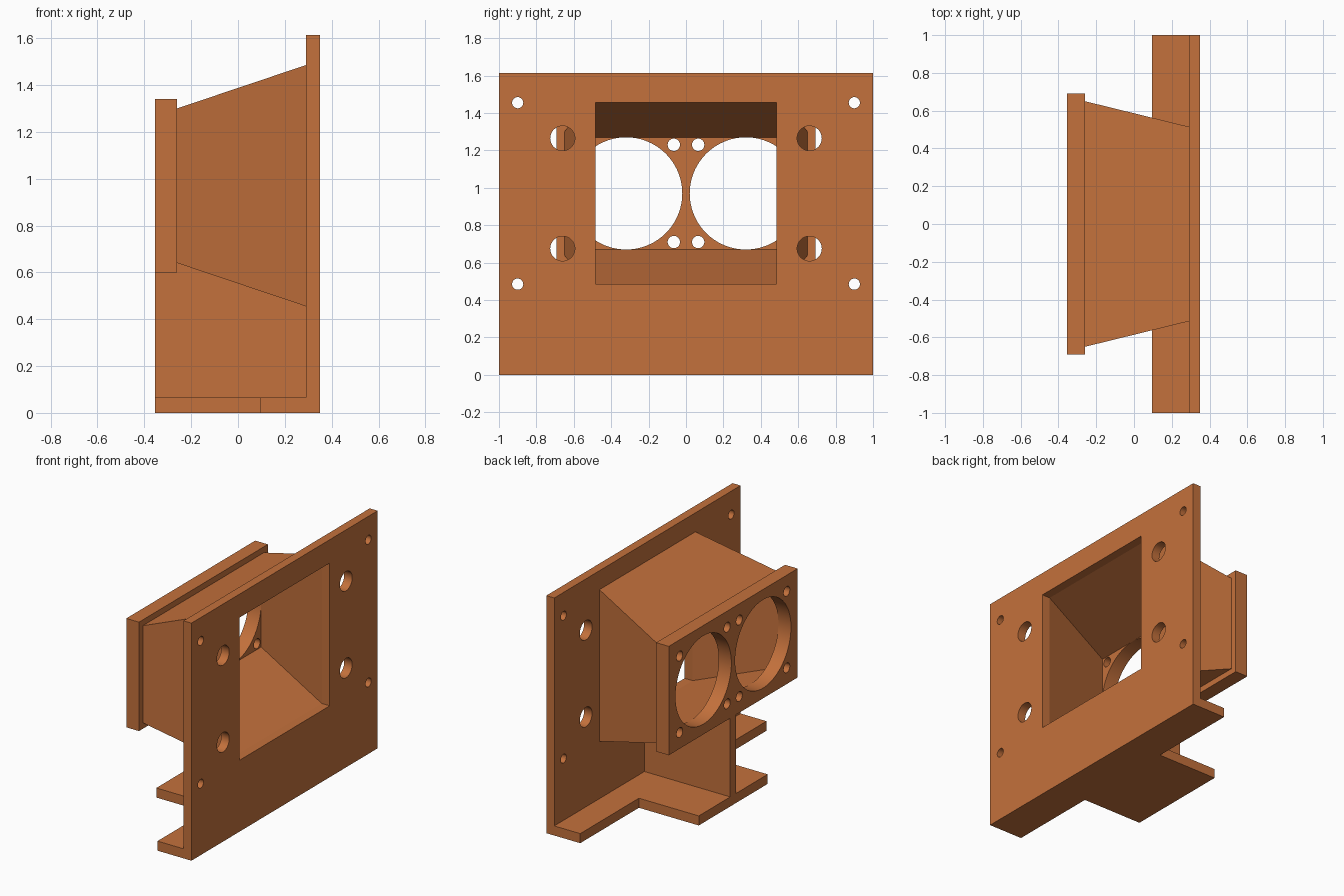
import bpy, bmesh, math
from mathutils import Matrix, Vector

if "Cube" in bpy.data.objects:
    bpy.data.objects.remove(bpy.data.objects["Cube"], do_unlink=True)

COLOR = (0.55, 0.165, 0.045, 1.0)
mat = bpy.data.materials.new("copper orange")
mat.use_nodes = True
mat.diffuse_color = COLOR
mat.node_tree.nodes["Principled BSDF"].inputs["Base Color"].default_value = COLOR


def finish(bm, name):
    bmesh.ops.recalc_face_normals(bm, faces=bm.faces)
    mesh = bpy.data.meshes.new(name)
    bm.to_mesh(mesh)
    bm.free()
    mesh.materials.append(mat)
    obj = bpy.data.objects.new(name, mesh)
    bpy.context.collection.objects.link(obj)
    return obj


def add_box(bm, x, y, z):
    size = Vector((x[1] - x[0], y[1] - y[0], z[1] - z[0]))
    mid = Vector((sum(x), sum(y), sum(z))) / 2
    bmesh.ops.create_cube(bm, size=1, matrix=Matrix.Translation(mid) @ Matrix.Diagonal(size).to_4x4())


def add_drill(bm, x, y, z, radius, segments=32):
    # Cylinder running along x
    place = Matrix.Translation((x, y, z)) @ Matrix.Rotation(math.pi / 2, 4, 'Y')
    bmesh.ops.create_cone(bm, cap_ends=True, segments=segments, radius1=radius,
                          radius2=radius, depth=0.3, matrix=place)


def box(name, x, y, z):
    bm = bmesh.new()
    add_box(bm, x, y, z)
    return finish(bm, name)


def prism(name, points, offset):
    # Extrude a flat outline by the offset vector
    bm = bmesh.new()
    face = bm.faces.new([bm.verts.new(p) for p in points])
    out = bmesh.ops.extrude_face_region(bm, geom=[face], use_keep_orig=True)
    moved = [v for v in out["geom"] if isinstance(v, bmesh.types.BMVert)]
    bmesh.ops.translate(bm, verts=moved, vec=offset)
    return finish(bm, name)


def cut(obj, cutter_bm):
    cutter = finish(cutter_bm, obj.name + "_cutter")
    cutter.hide_render = True
    mod = obj.modifiers.new("holes", 'BOOLEAN')
    mod.operation = 'DIFFERENCE'
    mod.solver = 'EXACT'
    mod.object = cutter
    bpy.ops.object.select_all(action='DESELECT')
    bpy.context.view_layer.objects.active = obj
    obj.select_set(True)
    bpy.ops.object.modifier_apply(modifier=mod.name)
    bpy.data.objects.remove(cutter, do_unlink=True)
    bpy.ops.object.shade_smooth_by_angle(angle=math.radians(30))


X_OUT, X_FLANGE, X_PLATE, X_FACE = -0.355, -0.26, 0.29, 0.35
MID_Z = 0.97
FOOT_Z = 0.065

# Mounting plate with its window, large holes and corner screw holes
plate = box("mounting_plate", (X_PLATE, X_FACE), (-1, 1), (0, 1.614))
bm = bmesh.new()
add_box(bm, (0.2, 0.5), (-0.485, 0.485), (MID_Z - 0.485, MID_Z + 0.485))
for sy in (-1, 1):
    for sz in (-1, 1):
        add_drill(bm, 0.32, sy * 0.66, MID_Z + sz * 0.295, 0.066)
        add_drill(bm, 0.32, sy * 0.9, MID_Z + sz * 0.485, 0.03)
cut(plate, bm)

# Fan flange with two round openings and four screw holes around each
flange = box("fan_flange", (X_OUT, X_FLANGE), (-0.692, 0.692), (0.6, 1.34))
bm = bmesh.new()
for sy in (-1, 1):
    add_drill(bm, -0.31, sy * 0.32, MID_Z, 0.3, 96)
    for dy in (-0.255, 0.255):
        for dz in (-0.26, 0.26):
            add_drill(bm, -0.31, sy * 0.32 + dy, MID_Z + dz, 0.033)
cut(flange, bm)

# Tapered hollow duct: outer and inner rings at both ends
bm = bmesh.new()


def ring(x, half_y, half_z):
    return [bm.verts.new((x, sy * half_y, MID_Z + sz * half_z))
            for sy, sz in ((-1, -1), (1, -1), (1, 1), (-1, 1))]


loops = [ring(X_FLANGE, 0.65, 0.33), ring(X_PLATE, 0.515, 0.515),
         ring(X_PLATE, 0.485, 0.485), ring(X_FLANGE, 0.62, 0.30)]
for a, b in zip(loops, loops[1:] + loops[:1]):
    for i in range(4):
        j = (i + 1) % 4
        bm.faces.new((a[i], a[j], b[j], b[i]))
finish(bm, "air_duct")

# T-shaped foot
half = [(X_PLATE, 1), (0.095, 1), (0.095, 0.37), (X_OUT, 0.37)]
outline = half + [(x, -y) for x, y in reversed(half)]
prism("base_foot", [(x, y, 0) for x, y in outline], (0, 0, FOOT_Z))

# Upright rib under the duct and flange
rib = [(X_OUT, FOOT_Z), (X_PLATE, FOOT_Z), (X_PLATE, 0.455),
       (X_FLANGE, 0.64), (X_FLANGE, 0.6), (X_OUT, 0.6)]
prism("support_rib", [(x, -0.032, z) for x, z in rib], (0, 0.064, 0))
